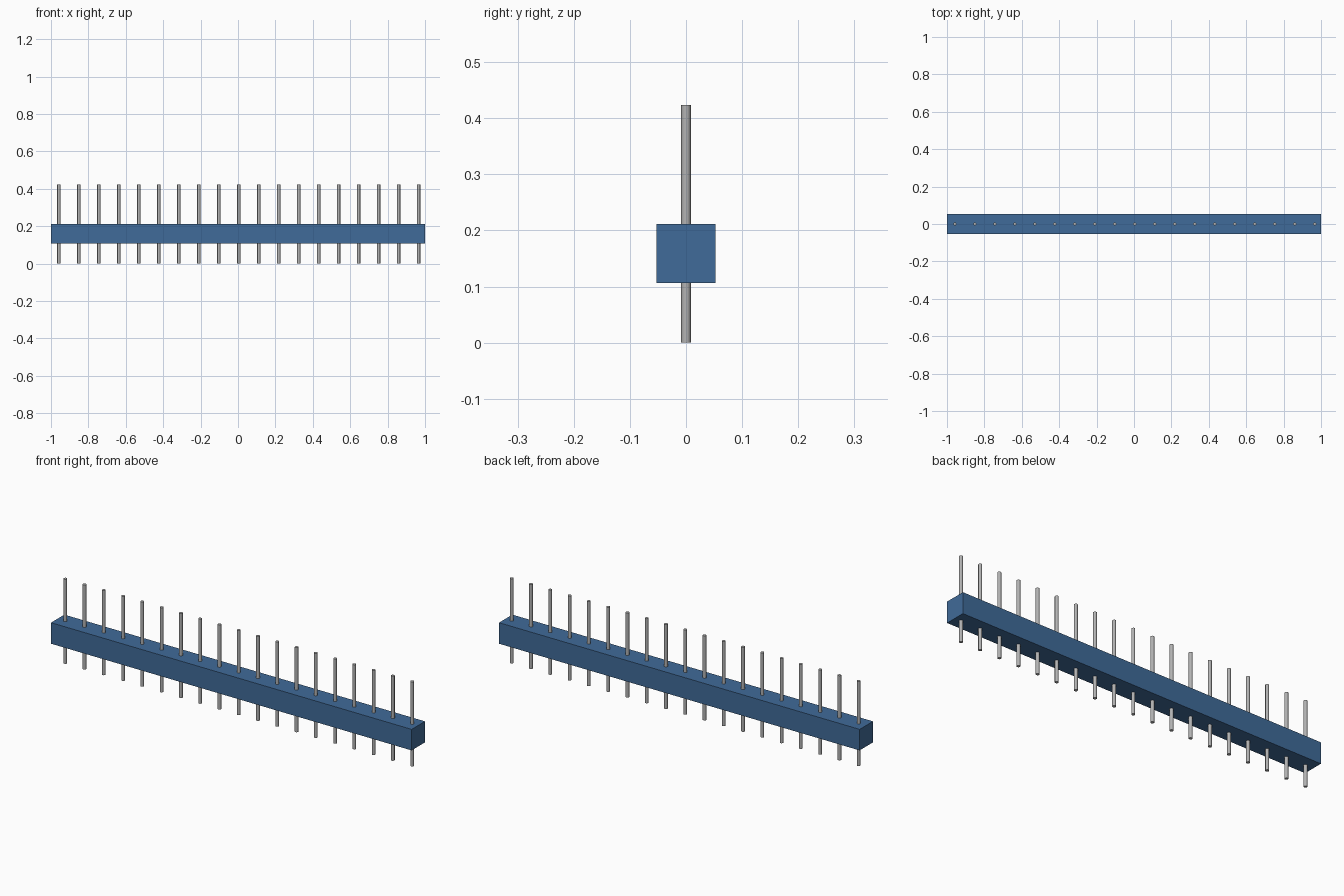
import bpy
import math

if "Cube" in bpy.data.objects:
    bpy.data.objects.remove(bpy.data.objects["Cube"], do_unlink=True)


def make_material(name, rgb):
    mat = bpy.data.materials.new(name)
    mat.use_nodes = True
    mat.diffuse_color = (*rgb, 1)
    mat.node_tree.nodes["Principled BSDF"].inputs["Base Color"].default_value = (*rgb, 1)
    return mat


blue = make_material("blue plastic", (0.051, 0.147, 0.319))
grey = make_material("grey metal", (0.45, 0.45, 0.45))

PINS = 19
PITCH = 0.1069
FIRST_X = -0.958
HEIGHT = 0.424
RADIUS = 0.0085
BODY_BOTTOM, BODY_TOP, BODY_DEPTH = 0.106, 0.2115, 0.1055

# Insulating bar
bpy.ops.mesh.primitive_cube_add(size=1, location=(0, 0, (BODY_BOTTOM + BODY_TOP) / 2))
body = bpy.context.object
body.name = "header_bar"
body.scale = (2, BODY_DEPTH, BODY_TOP - BODY_BOTTOM)
bpy.ops.object.transform_apply(location=False, rotation=False, scale=True)
body.data.materials.append(blue)

# First round pin, running right through the bar
bpy.ops.mesh.primitive_cylinder_add(vertices=16, radius=RADIUS, depth=HEIGHT,
                                    location=(FIRST_X, 0, HEIGHT / 2))
pin = bpy.context.object
pin.name = "pin_01"
pin.data.materials.append(grey)
bpy.ops.object.shade_smooth_by_angle(angle=math.radians(40))

# Remaining pins share the same mesh
for i in range(1, PINS):
    copy = pin.copy()
    copy.name = f"pin_{i + 1:02d}"
    copy.location.x = FIRST_X + i * PITCH
    bpy.context.collection.objects.link(copy)
